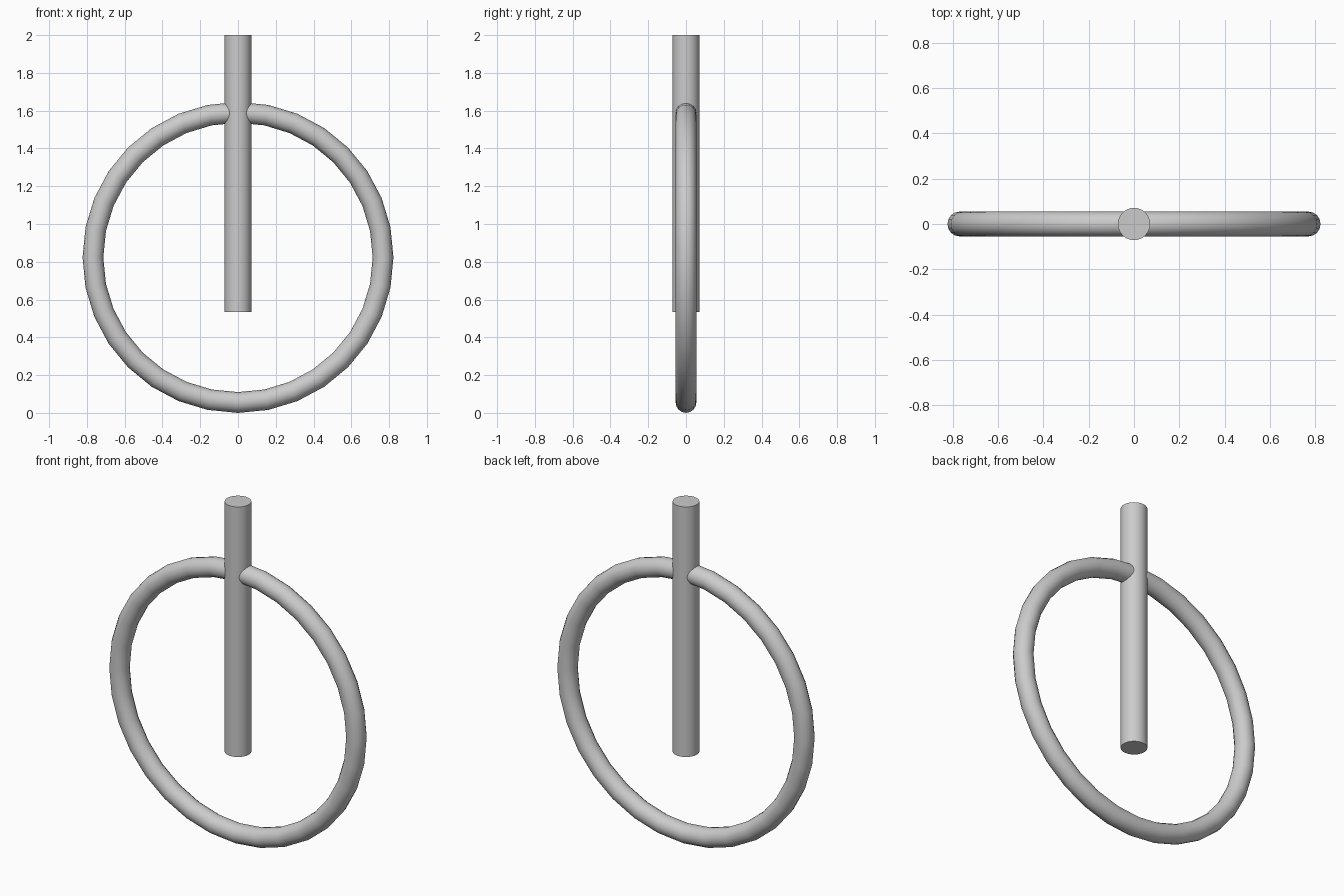
import bpy
import math

cube = bpy.data.objects.get("Cube")
if cube:
    bpy.data.objects.remove(cube, do_unlink=True)

# One plain grey for everything
GREY = (0.6, 0.6, 0.6, 1.0)
grey = bpy.data.materials.new("plain grey")
grey.use_nodes = True
grey.diffuse_color = GREY
grey.node_tree.nodes["Principled BSDF"].inputs["Base Color"].default_value = GREY

RING_RADIUS, TUBE_RADIUS = 0.768, 0.055
ROD_RADIUS, ROD_BOTTOM, ROD_TOP = 0.071, 0.535, 2.0


def finish(name):
    part = bpy.context.object
    part.name = name
    part.data.materials.append(grey)
    bpy.ops.object.shade_smooth_by_angle(angle=math.radians(40))


# Upright ring standing on the ground
bpy.ops.mesh.primitive_torus_add(
    major_radius=RING_RADIUS, minor_radius=TUBE_RADIUS,
    major_segments=32, minor_segments=16,
    location=(0, 0, RING_RADIUS + TUBE_RADIUS), rotation=(math.pi / 2, 0, 0))
finish("ring")

# Straight rod through the top of the ring
bpy.ops.mesh.primitive_cylinder_add(
    vertices=32, radius=ROD_RADIUS, depth=ROD_TOP - ROD_BOTTOM,
    location=(0, 0, (ROD_TOP + ROD_BOTTOM) / 2))
finish("rod")
